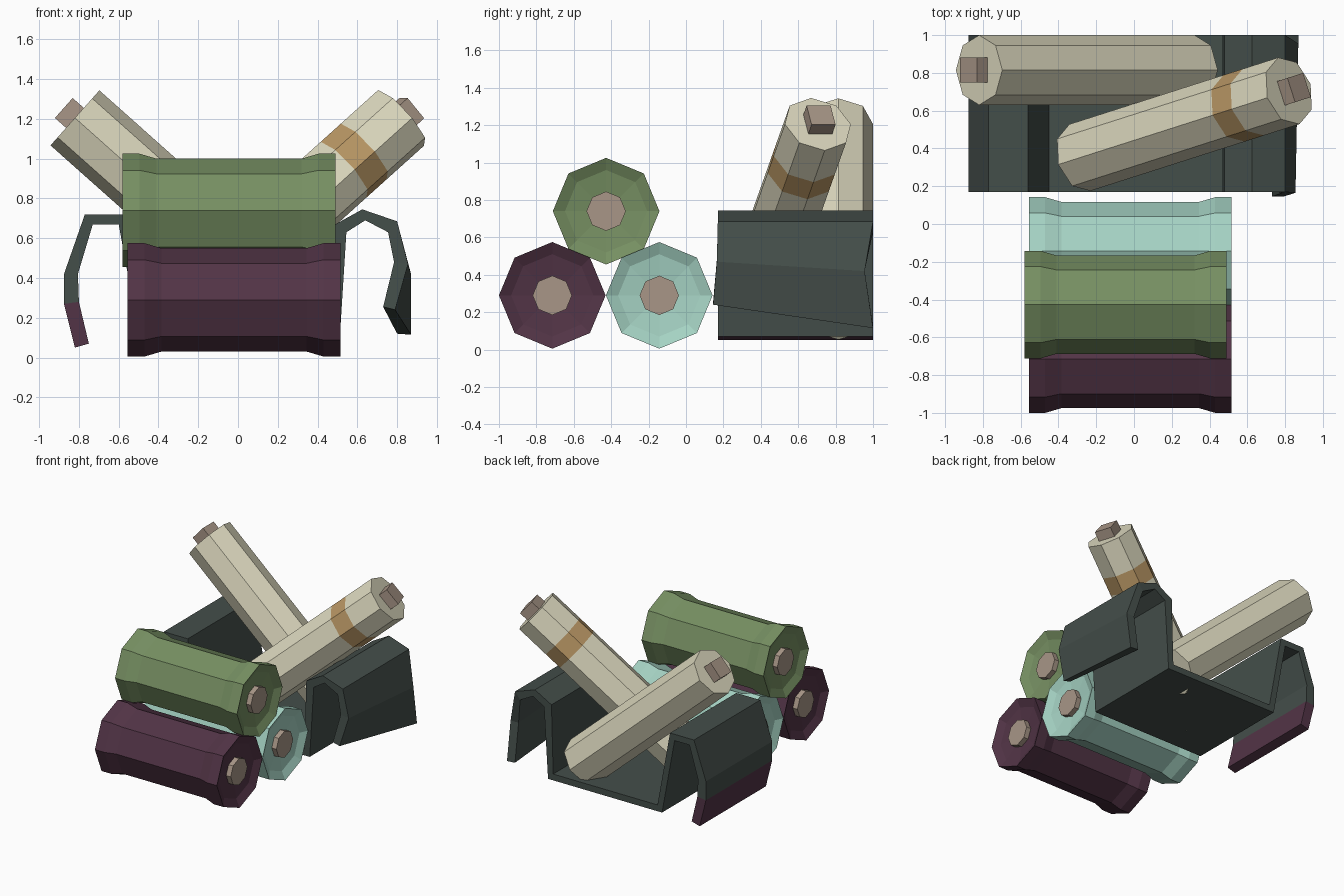
import bpy
from math import cos, sin, pi
from mathutils import Vector

if "Cube" in bpy.data.objects:
    bpy.data.objects.remove(bpy.data.objects["Cube"])


def material(name, r, g, b):
    m = bpy.data.materials.new(name)
    m.diffuse_color = [((c / 255 + 0.055) / 1.055) ** 2.4 for c in (r, g, b)] + [1]
    m.use_nodes = True
    m.node_tree.nodes["Principled BSDF"].inputs["Base Color"].default_value = m.diffuse_color
    return m


GREEN = material("green", 118, 143, 98)
PURPLE = material("purple", 82, 52, 70)
MINT = material("mint", 165, 210, 195)
WOOD = material("pale_wood", 220, 216, 190)
BAND = material("brown_band", 184, 150, 100)
HUB = material("tan", 168, 150, 135)
DARK = material("dark_metal", 68, 78, 74)


def loft(name, rings, mats):
    """Skin a row of rings; mats gives one material per band between rings."""
    n = len(rings[0])
    verts = [p for ring in rings for p in ring]
    faces = [list(range(n))[::-1]]
    band_of = [0]
    for k in range(len(rings) - 1):
        for i in range(n):
            j = (i + 1) % n
            faces.append([k * n + i, k * n + j, (k + 1) * n + j, (k + 1) * n + i])
            band_of.append(k)
    faces.append(list(range(len(verts) - n, len(verts))))
    band_of.append(len(mats) - 1)
    mesh = bpy.data.meshes.new(name)
    mesh.from_pydata(verts, [], faces)
    slots = list(dict.fromkeys(mats))
    for m in slots:
        mesh.materials.append(m)
    for poly, band in zip(mesh.polygons, band_of):
        poly.material_index = slots.index(mats[band])
    mesh.update()
    ob = bpy.data.objects.new(name, mesh)
    bpy.context.collection.objects.link(ob)
    return ob


def ring(center, u, v, r, n=8, start=0.0):
    return [center + u * r * cos(start + 2 * pi * i / n) + v * r * sin(start + 2 * pi * i / n)
            for i in range(n)]


# Three flared rolls with dished ends and hubs
def roll(name, x0, x1, y, z, mat):
    half = [(0.005, 0.105), (0.045, 0.105), (0.03, 0.22), (0, 0.285), (0.085, 0.285), (0.17, 0.26)]
    prof = [(x0 + d, r) for d, r in half] + [(x1 - d, r) for d, r in reversed(half)]
    rings = [ring(Vector((x, y, z)), Vector((0, 1, 0)), Vector((0, 0, 1)), r) for x, r in prof]
    loft(name, rings, [HUB] + [mat] * (len(prof) - 3) + [HUB])


roll("purple_roll", -0.555, 0.515, -0.715, 0.29, PURPLE)
roll("mint_roll", -0.555, 0.515, -0.143, 0.29, MINT)
roll("green_roll", -0.58, 0.49, -0.427, 0.74, GREEN)


# Two leaning octagonal sticks with square end pegs
def stick(name, top, down, length, band=None):
    top, d = Vector(top), Vector(down).normalized()
    u = d.cross(Vector((0, 0, 1))).normalized()
    v = d.cross(u)
    cuts = [0] + list(band or []) + [length]
    mats = [WOOD, BAND, WOOD] if band else [WOOD]
    loft(name, [ring(top + d * t, u, v, 0.185) for t in cuts], mats)
    loft(name + "_peg", [ring(top + d * t, u, v, 0.095, 4, pi / 4) for t in (-0.075, 0.02)], [HUB])


stick("rear_stick", (-0.82, 0.815, 1.205), (0.748, 0, -0.665), 1.526)
stick("front_stick", (0.82, 0.705, 1.205), (-0.723, -0.231, -0.651), 1.53, (0.26, 0.40))

# Bent sheet tray: upper x, z then lower x, z for each fold, left to right
left = [(-0.82, 0.05, -0.75, 0.07), (-0.875, 0.27, -0.80, 0.28), (-0.875, 0.42, -0.805, 0.42),
        (-0.77, 0.72, -0.73, 0.67), (-0.56, 0.72, -0.60, 0.67), (-0.45, 0.12, -0.49, 0.07)]
right = [(0.465, 0.12, 0.51, 0.07), (0.48, 0.665, 0.545, 0.63), (0.625, 0.745, 0.64, 0.69),
         (0.80, 0.685, 0.755, 0.63)]
folds = [(p, p, 0.17, 1.0) for p in left + right]
# The right flap twists from front to back
folds += [((0.855, 0.47, 0.785, 0.48), (0.87, 0.42, 0.80, 0.42), 0.165, 0.955),
          ((0.79, 0.24, 0.73, 0.255), (0.87, 0.115, 0.80, 0.12), 0.145, 1.0)]
rings = [[Vector((f[0], y0, f[1])), Vector((f[2], y0, f[3])),
          Vector((b[2], y1, b[3])), Vector((b[0], y1, b[1]))] for f, b, y0, y1 in folds]
loft("bent_tray", rings, [PURPLE] + [DARK] * (len(rings) - 2))

# Make all face normals point outward
import bmesh
for ob in bpy.context.collection.objects:
    bm = bmesh.new()
    bm.from_mesh(ob.data)
    bmesh.ops.recalc_face_normals(bm, faces=bm.faces)
    bm.to_mesh(ob.data)
    bm.free()
